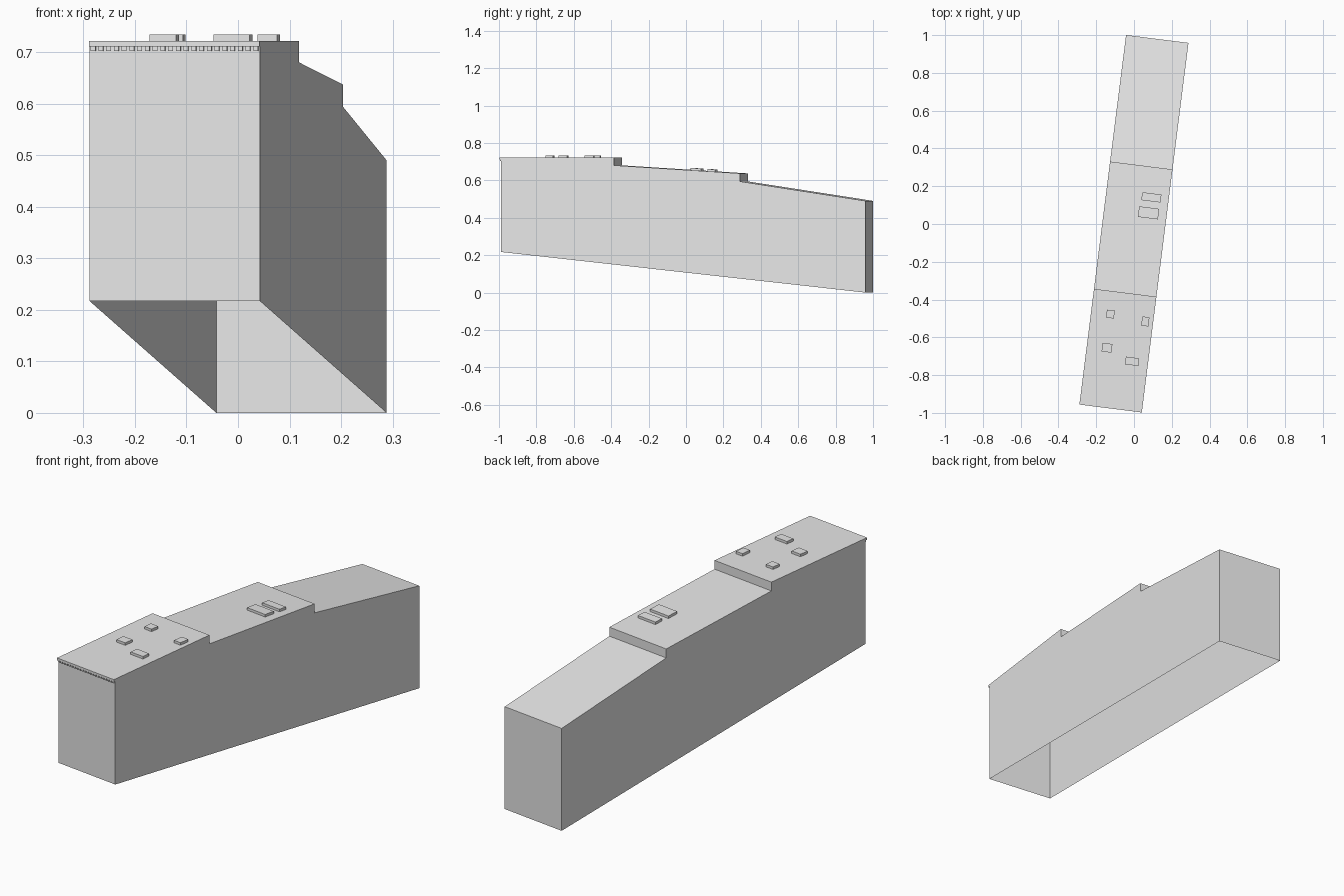
import bpy, bmesh
from mathutils import Vector, Matrix

cube = bpy.data.objects.get("Cube")
if cube:
    bpy.data.objects.remove(cube, do_unlink=True)

stone = bpy.data.materials.new("pale_grey")
stone.use_nodes = True
stone.diffuse_color = (0.8, 0.8, 0.8, 1)
stone.node_tree.nodes["Principled BSDF"].inputs["Base Color"].default_value = (0.8, 0.8, 0.8, 1)

# Plan frame: front right corner, width direction, length direction
CORNER = Vector((-0.288, -0.947, 0))
WIDTH, LENGTH = 0.333, 1.963
ALONG = Vector((0.246, 1.948, 0)).normalized()
ACROSS = Vector((ALONG.y, -ALONG.x, 0))
FRAME = Matrix((ACROSS, ALONG, Vector((0, 0, 1)))).transposed().to_4x4()
FRAME.translation = CORNER


def finish(name, bm):
    """Turn a mesh built in the plan frame into an object."""
    bm.transform(FRAME)
    bmesh.ops.recalc_face_normals(bm, faces=bm.faces)
    mesh = bpy.data.meshes.new(name)
    bm.to_mesh(mesh)
    bm.free()
    mesh.materials.append(stone)
    obj = bpy.data.objects.new(name, mesh)
    bpy.context.collection.objects.link(obj)
    return obj


def add_box(bm, low, high, slope=0.0):
    """Box between two corners, sheared to follow a sloping roof."""
    low, high = Vector(low), Vector(high)
    mid, size = (low + high) / 2, high - low
    for v in bmesh.ops.create_cube(bm, size=1)["verts"]:
        dy = v.co.y * size.y
        v.co = mid + Vector((v.co.x * size.x, dy, v.co.z * size.z + slope * dy))


# Stepped shell, open underneath: side profile swept across the width
step_1, step_2 = 0.31 * LENGTH, 0.656 * LENGTH
profile = [(0, 0.217), (0, 0.722), (step_1, 0.722), (step_1, 0.68),
           (step_2, 0.637), (step_2, 0.594), (LENGTH, 0.49), (LENGTH, 0)]
bm = bmesh.new()
side = bm.faces.new([bm.verts.new((0, y, z)) for y, z in profile])
swept = bmesh.ops.extrude_face_region(bm, geom=[side], use_keep_orig=True)
moved = [g for g in swept["geom"] if isinstance(g, bmesh.types.BMVert)]
bmesh.ops.translate(bm, verts=moved, vec=(WIDTH, 0, 0))
bm.normal_update()
underside = [f for f in bm.faces if len(f.verts) == 4 and max(v.co.z for v in f.verts) < 0.3]
bmesh.ops.delete(bm, geom=underside, context="FACES")
finish("building_shell", bm)

# Cornice along the top of the front wall
bm = bmesh.new()
add_box(bm, (0, -0.009, 0.711), (WIDTH, 0, 0.722))
finish("front_cornice", bm)

# Row of small blocks under the cornice
bm = bmesh.new()
count = 22
pitch = WIDTH / count
for i in range(count):
    x = (i + 0.5) * pitch
    add_box(bm, (x - pitch * 0.3, -0.006, 0.702), (x + pitch * 0.3, 0, 0.711))
finish("cornice_blocks", bm)

# Low boxes on the roofs: plan centre, width, depth
front_roof = [(-0.125, -0.477, 0.042, 0.042), (0.06, -0.516, 0.038, 0.049),
              (-0.143, -0.655, 0.052, 0.046), (-0.01, -0.727, 0.071, 0.041)]
middle_roof = [(0.092, 0.141, 0.102, 0.042), (0.077, 0.059, 0.107, 0.056)]
middle_slope = (0.637 - 0.68) / (step_2 - step_1)


def roof_boxes(name, boxes, start, height, slope):
    bm = bmesh.new()
    for x, y, w, d in boxes:
        c = FRAME.inverted() @ Vector((x, y, 0))
        z = height + slope * (c.y - start)
        add_box(bm, (c.x - w / 2, c.y - d / 2, z), (c.x + w / 2, c.y + d / 2, z + 0.012), slope)
    finish(name, bm)


roof_boxes("front_roof_boxes", front_roof, 0, 0.722, 0)
roof_boxes("middle_roof_boxes", middle_roof, step_1, 0.68, middle_slope)
